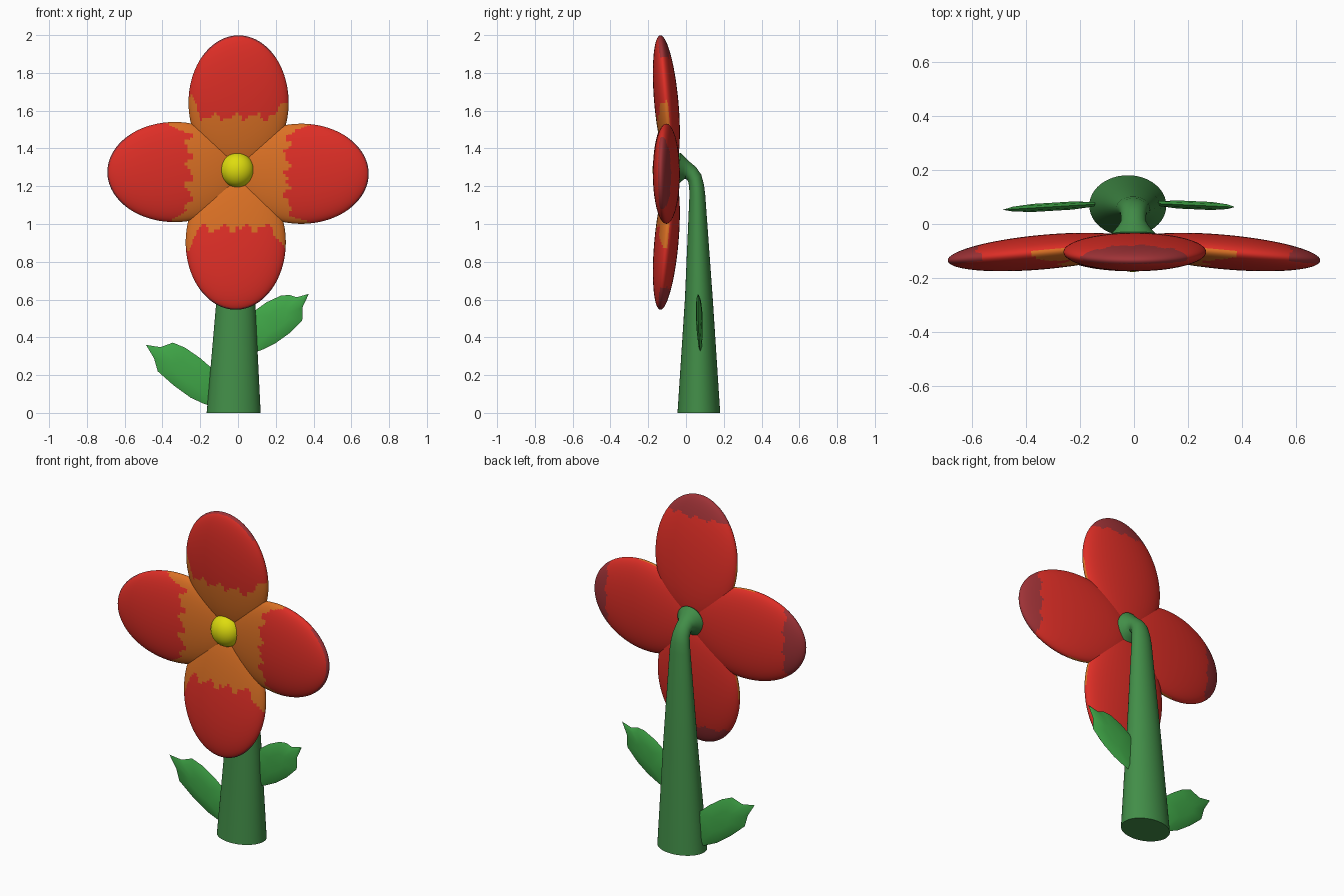
import bpy, bmesh, math
from mathutils import Vector

if "Cube" in bpy.data.objects:
    bpy.data.objects.remove(bpy.data.objects["Cube"])


def srgb(r, g, b):
    f = lambda c: c / 12.92 if c <= 0.04045 else ((c + 0.055) / 1.055) ** 2.4
    return (f(r / 255), f(g / 255), f(b / 255), 1)


def material(name, *rgb):
    m = bpy.data.materials.new(name)
    m.diffuse_color = srgb(*rgb)
    m.use_nodes = True
    m.node_tree.nodes["Principled BSDF"].inputs["Base Color"].default_value = m.diffuse_color
    return m


RED = material("petal_red", 222, 46, 38)
ORANGE = material("petal_orange", 218, 112, 36)
DARK = material("petal_dark_red", 158, 50, 54)
YELLOW = material("centre_yellow", 222, 220, 14)
STEM = material("stem_green", 66, 142, 72)
LEAF = material("leaf_green", 64, 168, 72)


def finish(name, bm, mats, angle=50):
    bmesh.ops.recalc_face_normals(bm, faces=bm.faces)
    me = bpy.data.meshes.new(name)
    bm.to_mesh(me)
    bm.free()
    ob = bpy.data.objects.new(name, me)
    bpy.context.collection.objects.link(ob)
    for m in mats:
        me.materials.append(m)
    bpy.ops.object.select_all(action='DESELECT')
    ob.select_set(True)
    bpy.context.view_layer.objects.active = ob
    bpy.ops.object.shade_smooth_by_angle(angle=math.radians(angle))
    return ob


# Petals: tilted ellipsoids with an orange throat and a dark outer rim
def petal(name, cx, cz, angle, seed):
    L, W, T, tilt = 0.358, 0.265, 0.064, 0.09
    d = Vector((math.cos(angle), 0, math.sin(angle)))
    back = Vector((0, 1, 0))
    length = d * math.cos(tilt) - back * math.sin(tilt)
    normal = back * math.cos(tilt) + d * math.sin(tilt)
    width = d.cross(back)
    centre = Vector((cx, -0.104, cz))
    bm = bmesh.new()
    bmesh.ops.create_uvsphere(bm, u_segments=96, v_segments=72, radius=1)
    for f in bm.faces:
        m = f.calc_center_median()
        b, c, a = m.x, m.y, m.z
        wave = 0.018 * math.sin(15 * b + seed) + 0.012 * math.sin(29 * b + 2 * seed)
        edge = max(0, min(1, (abs(b) - 0.75) / 0.2))
        if c < 0.1 and 0.37 + a * L < 0.3 + 0.1 * edge + wave:
            f.material_index = 1
        elif c > -0.2 and a > 0.68 + wave:
            f.material_index = 2
    for v in bm.verts:
        b, c, a = v.co
        v.co = centre + length * (a * L) + width * (b * W) + normal * (c * T)
    finish(name, bm, [RED, ORANGE, DARK])


petal("petal_top", 0.003, 1.642, math.pi / 2, 0.5)
petal("petal_bottom", -0.012, 0.903, -math.pi / 2, 2.0)
petal("petal_left", -0.335, 1.275, math.pi, 3.5)
petal("petal_right", 0.335, 1.266, 0, 5.0)

# Yellow flower centre
bm = bmesh.new()
bmesh.ops.create_uvsphere(bm, u_segments=40, v_segments=24, radius=1)
for v in bm.verts:
    v.co = Vector((-0.004 + v.co.x * 0.09, -0.1 + v.co.y * 0.078, 1.286 + v.co.z * 0.092))
finish("flower_centre", bm, [YELLOW])

# Stem: tapered oval loft that bends forward and flares behind the petals
# (x, y, z, forward lean in degrees, half width, half depth)
rings = [(-0.023, 0.068, 0.0, 0, 0.143, 0.113), (-0.012, 0.068, 0.6, 0, 0.102, 0.074),
         (-0.003, 0.06, 1.15, 3, 0.062, 0.042), (-0.002, 0.056, 1.2, 12, 0.056, 0.040),
         (-0.002, 0.047, 1.24, 32, 0.050, 0.040), (-0.002, 0.029, 1.268, 55, 0.046, 0.041),
         (-0.002, 0.008, 1.283, 72, 0.047, 0.046), (-0.002, -0.012, 1.288, 80, 0.060, 0.062),
         (-0.002, -0.038, 1.29, 84, 0.084, 0.088), (-0.002, -0.075, 1.29, 90, 0.06, 0.06)]
bm = bmesh.new()
N = 48
loops = []
for x, y, z, lean, rx, ry in rings:
    t = math.radians(lean)
    loops.append([bm.verts.new((x + rx * math.cos(k),
                                y + ry * math.sin(k) * math.cos(t),
                                z + ry * math.sin(k) * math.sin(t)))
                  for k in (2 * math.pi * i / N for i in range(N))])
for lo, hi in zip(loops, loops[1:]):
    for i in range(N):
        j = (i + 1) % N
        bm.faces.new((lo[i], lo[j], hi[j], hi[i]))
bm.faces.new(loops[0])
bm.faces.new(loops[-1])
finish("stem", bm, [STEM])


# Leaves: thin lens-shaped blades with a pointed, notched tip
def leaf(name, outline, y_base, y_tip):
    x0, x1 = outline[0][0], max((p[0] for p in outline), key=abs)
    n = len(outline)
    mx, mz = sum(p[0] for p in outline) / n, sum(p[1] for p in outline) / n
    bm = bmesh.new()

    def ring(scale, dy):
        out = []
        for x, z in outline:
            px, pz = mx + (x - mx) * scale, mz + (z - mz) * scale
            y = y_base + (y_tip - y_base) * (px - x0) / (x1 - x0)
            out.append(bm.verts.new((px, y + dy, pz)))
        return out

    rim = ring(1, 0)
    for side in (-1, 1):
        prev = rim
        for scale, dy in ((0.8, 0.009), (0.4, 0.015)):
            cur = ring(scale, side * dy)
            for i in range(n):
                j = (i + 1) % n
                bm.faces.new((prev[i], prev[j], cur[j], cur[i]))
            prev = cur
        bm.faces.new(prev)
    finish(name, bm, [LEAF])


leaf("leaf_right", [(0.06, 0.31), (0.13, 0.335), (0.20, 0.37), (0.27, 0.42), (0.34, 0.49),
                    (0.342, 0.56), (0.375, 0.63), (0.31, 0.612), (0.27, 0.625), (0.225, 0.62),
                    (0.15, 0.585), (0.06, 0.52)], 0.077, 0.063)
leaf("leaf_left", [(-0.12, 0.03), (-0.18, 0.048), (-0.25, 0.08), (-0.34, 0.145), (-0.425, 0.22),
                   (-0.445, 0.29), (-0.487, 0.36), (-0.41, 0.348), (-0.345, 0.372),
                   (-0.28, 0.345), (-0.20, 0.29), (-0.12, 0.22)], 0.075, 0.053)
